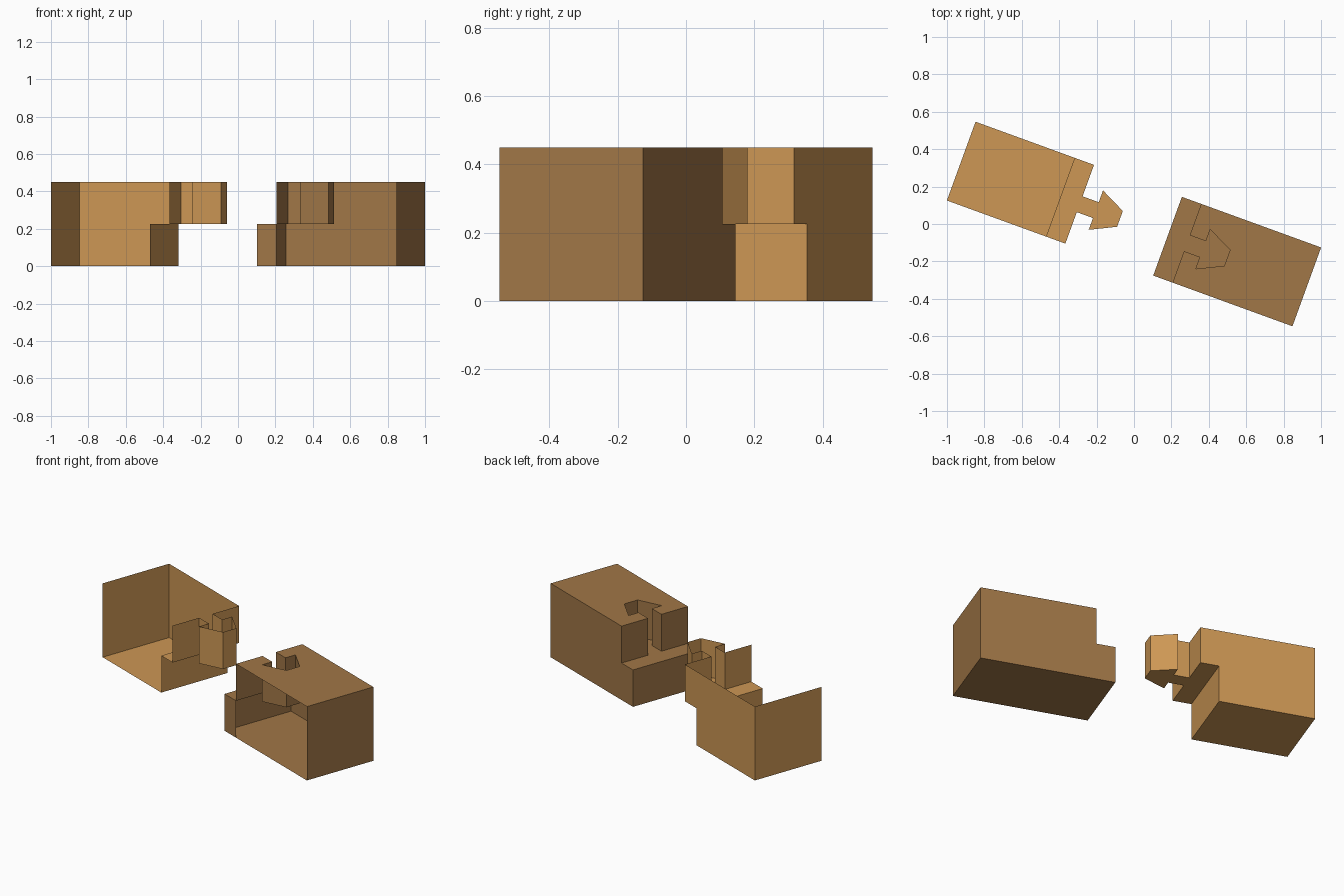
import bpy
import bmesh
import math
from mathutils import Matrix

cube = bpy.data.objects.get("Cube")
if cube:
    bpy.data.objects.remove(cube, do_unlink=True)

HALF = 0.224      # half the width of a beam
END = 0.983       # outer end of each beam
STEP = 0.225      # height of the half lap
TOP = 0.45
LAP = 0.11        # length of the lap
SHOULDER = -0.309
SHIFT = 0.61      # distance between the key and its socket
TURN = math.radians(-20)


def material(name, rgb):
    mat = bpy.data.materials.new(name)
    mat.use_nodes = True
    color = (*rgb, 1)
    mat.diffuse_color = color
    mat.node_tree.nodes["Principled BSDF"].inputs["Base Color"].default_value = color
    return mat


def key_outline(x):
    """Shoulder and arrow-shaped key, front to back, shoulder at x."""
    half = [(0, -HALF), (0, -0.045), (0.092, -0.045), (0.092, -0.112), (0.229, -0.045)]
    front = [(x + u, v) for u, v in half]
    return front + [(u, -v) for u, v in reversed(front)]


def walls(bm, path, low, high):
    """Vertical panels along a path, outside on its right."""
    for (ax, ay), (bx, by) in zip(path, path[1:]):
        corners = [(ax, ay, low), (bx, by, low), (bx, by, high), (ax, ay, high)]
        bm.faces.new([bm.verts.new(c) for c in corners])


def panel(bm, outline, z, up):
    """Horizontal panel from a counter-clockwise outline."""
    points = outline if up else outline[::-1]
    bm.faces.new([bm.verts.new((x, y, z)) for x, y in points])


def finish(bm, name, mat):
    bmesh.ops.remove_doubles(bm, verts=bm.verts[:], dist=0.0005)
    bmesh.ops.dissolve_limit(bm, angle_limit=0.01, verts=bm.verts[:], edges=bm.edges[:])
    bmesh.ops.rotate(bm, verts=bm.verts[:], cent=(0, 0, 0),
                     matrix=Matrix.Rotation(TURN, 3, 'Z'))
    mesh = bpy.data.meshes.new(name)
    bm.to_mesh(mesh)
    bm.free()
    mesh.materials.append(mat)
    bpy.context.collection.objects.link(bpy.data.objects.new(name, mesh))


light_wood = material("light_wood", (0.61, 0.31, 0.09))
dark_wood = material("dark_wood", (0.355, 0.184, 0.063))

# Key beam: open at the top and front, with the key over the lap
bm = bmesh.new()
key = key_outline(SHOULDER)
lap = SHOULDER - LAP
lap_front, lap_back = (lap, -HALF), (lap, HALF)
end_front, end_back = (-END, -HALF), (-END, HALF)
walls(bm, [lap_front, lap_back, end_back, end_front], 0, STEP)
walls(bm, key + [lap_back, end_back, end_front], STEP, TOP)
panel(bm, [end_front, lap_front, lap_back, end_back], 0, False)
panel(bm, [lap_front] + key + [lap_back], STEP, False)
finish(bm, "key_beam", light_wood)

# Socket beam: open at the front behind the lap, with a matching socket
bm = bmesh.new()
socket = key_outline(SHOULDER + SHIFT)
lap = SHOULDER + SHIFT - LAP
lap_front, lap_back = (lap, -HALF), (lap, HALF)
end_front, end_back = (END, -HALF), (END, HALF)
walls(bm, [end_front, end_back, socket[-1], lap_back, lap_front, socket[0]], 0, STEP)
walls(bm, [end_front, end_back] + socket[::-1], STEP, TOP)
panel(bm, [lap_front, socket[0], end_front, end_back, socket[-1], lap_back], 0, False)
panel(bm, [lap_front] + socket + [lap_back], STEP, True)
panel(bm, [end_front, end_back] + socket[::-1], TOP, True)
finish(bm, "socket_beam", dark_wood)
